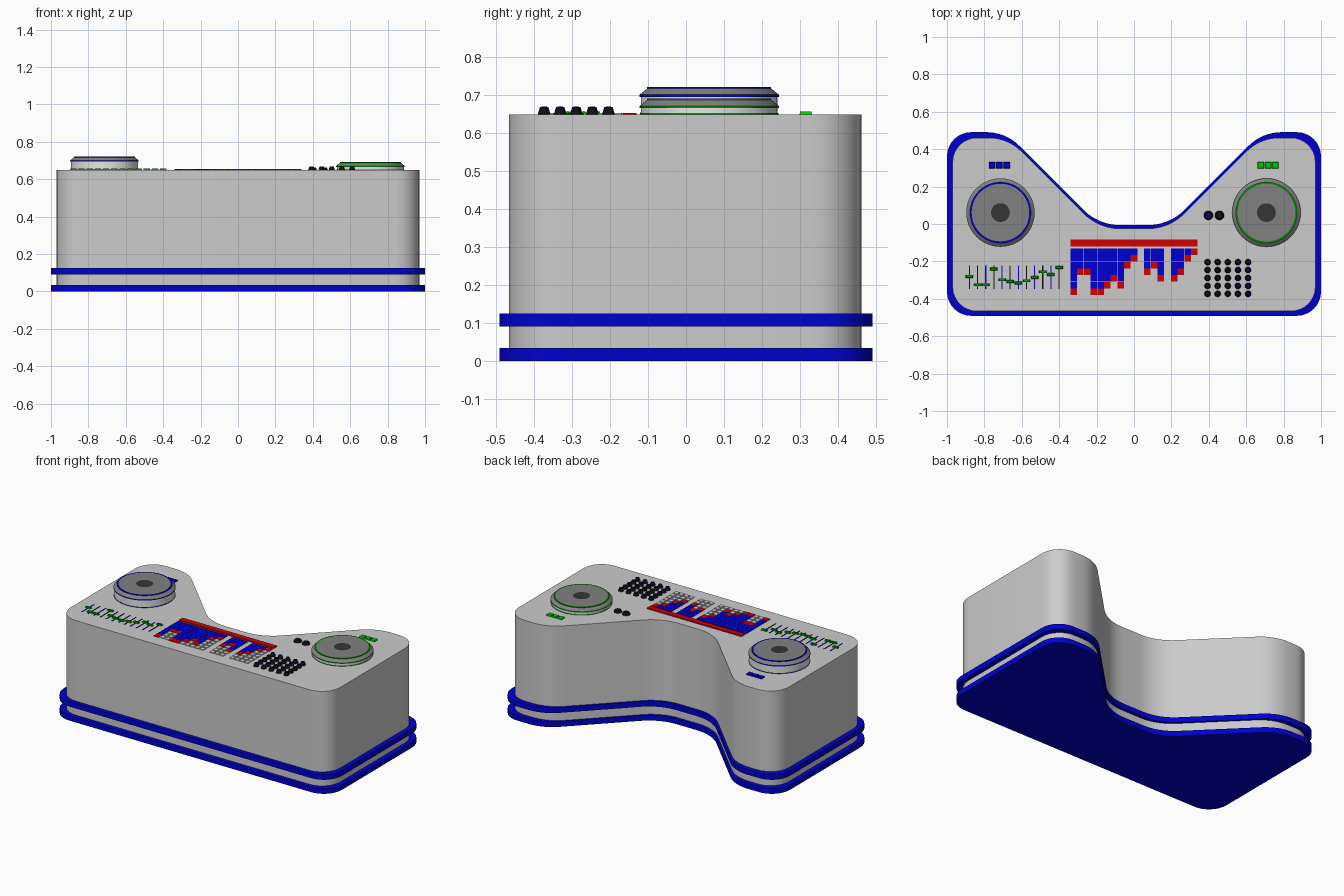
import bpy, bmesh, math
from mathutils import Vector, Matrix

if "Cube" in bpy.data.objects:
    bpy.data.objects.remove(bpy.data.objects["Cube"])


def material(name, rgb):
    m = bpy.data.materials.new(name)
    m.diffuse_color = (*rgb, 1)
    m.use_nodes = True
    m.node_tree.nodes["Principled BSDF"].inputs["Base Color"].default_value = m.diffuse_color
    return m


GRAY = material("light_gray", (0.6, 0.6, 0.6))
BLUE = material("blue", (0.0, 0.0, 0.64))
RED = material("red", (0.64, 0.0, 0.0))
GREEN = material("green", (0.0, 0.3, 0.0))
BRIGHT = material("bright_green", (0.0, 0.6, 0.0))
MID = material("mid_gray", (0.22, 0.22, 0.22))
DARK = material("dark_gray", (0.035, 0.035, 0.035))
BLACK = material("black", (0.004, 0.004, 0.008))
WHITE = material("white", (1.0, 1.0, 1.0))
TOP = 0.648


def finish(name, bm, mats, smooth=False):
    bmesh.ops.recalc_face_normals(bm, faces=bm.faces[:])
    me = bpy.data.meshes.new(name)
    bm.to_mesh(me)
    bm.free()
    for m in mats:
        me.materials.append(m)
    ob = bpy.data.objects.new(name, me)
    bpy.context.collection.objects.link(ob)
    if smooth:
        bpy.ops.object.select_all(action='DESELECT')
        ob.select_set(True)
        bpy.context.view_layer.objects.active = ob
        bpy.ops.object.shade_smooth_by_angle(angle=math.radians(30))
    return ob


def rounded(points, steps=8):
    """Fillet each (x, y, radius) corner of a polygon."""
    out = []
    n = len(points)
    for i, (x, y, r) in enumerate(points):
        p = Vector((x, y))
        a = (Vector(points[i - 1][:2]) - p).normalized()
        b = (Vector(points[(i + 1) % n][:2]) - p).normalized()
        half = a.angle(b) / 2
        c = p + (a + b).normalized() * (r / math.sin(half))
        start = p + a * (r / math.tan(half)) - c
        end = p + b * (r / math.tan(half)) - c
        sweep = math.pi - 2 * half
        sign = 1 if start.x * end.y - start.y * end.x > 0 else -1
        for k in range(steps + 1):
            t = sign * sweep * k / steps
            out.append((c.x + start.x * math.cos(t) - start.y * math.sin(t),
                        c.y + start.x * math.sin(t) + start.y * math.cos(t)))
    return out


def slab(name, w, front, back, diag, notch, z0, z1, mat):
    """Prism with a trapezoid notch in its back side."""
    right = [(w, front, 0.13), (w, back, 0.13),
             (diag + back, back, 0.25), (diag + notch, notch, 0.28)]
    pts = right + [(-x, y, r) for x, y, r in reversed(right)]
    bm = bmesh.new()
    face = bm.faces.new([bm.verts.new((x, y, z0)) for x, y in rounded(pts)])
    new = bmesh.ops.extrude_face_region(bm, geom=[face])["geom"]
    bmesh.ops.translate(bm, vec=(0, 0, z1 - z0),
                        verts=[v for v in new if isinstance(v, bmesh.types.BMVert)])
    return finish(name, bm, [mat], True)


def add_box(bm, x, y, sx, sy, h, mi=0, taper=1.0, z=TOP):
    vs = bmesh.ops.create_cube(bm, size=1)["verts"]
    for v in vs:
        k = taper if v.co.z > 0 else 1
        v.co = (x + v.co.x * sx * k, y + v.co.y * sy * k, z + (v.co.z + 0.5) * h)
    for f in {f for v in vs for f in v.link_faces}:
        f.material_index = mi


def add_cone(bm, x, y, r0, r1, z, h, mi=0, seg=12):
    vs = bmesh.ops.create_cone(bm, cap_ends=True, segments=seg, radius1=r0, radius2=r1,
                               depth=h, matrix=Matrix.Translation((x, y, z + h / 2)))["verts"]
    for f in {f for v in vs for f in v.link_faces}:
        f.material_index = mi


def lathe(name, x, y, profile, mats, seg=48):
    """Revolve (radius, z, material of the band that follows)."""
    bm = bmesh.new()
    rings = []
    for r, z, _ in profile:
        count = seg if r > 0 else 1
        rings.append([bm.verts.new((x + r * math.cos(2 * math.pi * i / seg),
                                    y + r * math.sin(2 * math.pi * i / seg), z))
                      for i in range(count)])
    for a, b, p in zip(rings, rings[1:], profile):
        for i in range(seg):
            j = (i + 1) % seg
            vs = [a[i], a[j], b[j], b[i]] if len(b) > 1 else [a[i], a[j], b[0]]
            bm.faces.new(vs).material_index = p[2]
    return finish(name, bm, mats, True)


# Housing and the two skirting flanges
slab("body", 0.97, -0.466, 0.461, 0.213, -0.025, 0.03, TOP, GRAY)
for name, z in (("base_flange", 0.0), ("upper_flange", 0.091)):
    slab(name, 1.0, -0.491, 0.491, 0.195, -0.006, z, z + 0.034, BLUE)

# Turntables: base ring, pale drum, coloured rim, sloped platter, spindle cap
for side, x, z, rim in (("left", -0.714, 0.695, BLUE), ("right", 0.708, 0.665, GREEN)):
    lathe(side + "_turntable", x, 0.061, [
        (0.182, TOP - 0.002, 0), (0.182, TOP + 0.004, 1), (0.180, TOP + 0.004, 1),
        (0.180, z, 0), (0.183, z, 0), (0.183, z + 0.006, 2), (0.163, z + 0.022, 0),
        (0.163, z + 0.026, 0), (0.154, z + 0.026, 2), (0.05, z + 0.026, 3),
        (0.0, z + 0.026, 3)], [rim, WHITE, MID, DARK])

# Small button rows behind the turntables
for side, x, mat in (("left", -0.72, BLUE), ("right", 0.717, BRIGHT)):
    bm = bmesh.new()
    for i in (-1, 0, 1):
        add_box(bm, x + i * 0.039, 0.315, 0.034, 0.034, 0.008, taper=0.85)
    finish(side + "_buttons", bm, [mat])

# Fader slots and sliders
slots, sliders = bmesh.new(), bmesh.new()
levels = (-.28, -.325, -.325, -.24, -.298, -.308, -.315, -.303, -.286, -.255, -.27, -.233)
for i, y in enumerate(levels):
    x = -0.88 + i * 0.0436
    add_box(slots, x, -0.285, 0.006, 0.124, 0.002, i % 2)
    add_box(sliders, x, y, 0.04, 0.015, 0.009, taper=0.8)
finish("fader_slots", slots, [BLUE, BLACK])
finish("fader_sliders", sliders, [GREEN])

# Level display: bar on top, columns of cells hanging from it
bm = bmesh.new()
add_box(bm, 0.0, -0.102, 0.68, 0.036, 0.007)
finish("display_bar", bm, [RED])
bm = bmesh.new()
cell = 0.0358
peaks = (6, 3, 3, 6, 6, 5, 4, 5, 2, 1, None, 3, 2, 4, None, 4, 3, 1, 0)
for c, peak in enumerate(peaks):
    if peak is None:
        continue
    for row in range(7):
        mi = 0 if row < peak else 1 if row == peak else 2
        size = cell - (0.008 if mi == 2 else 0.001)
        add_box(bm, (c - 9) * cell, -0.148 - row * cell, size, size, 0.004, mi)
finish("display_cells", bm, [BLUE, RED, GRAY])

# Rotary knob grid and the pair of larger knobs
bm = bmesh.new()
for i in range(5):
    for j in range(5):
        x, y = 0.393 + i * 0.0542, -0.204 - j * 0.0423
        add_cone(bm, x, y, 0.017, 0.011, TOP, 0.02)
        add_box(bm, x, y, 0.004, 0.014, 0.001, 1, z=TOP + 0.02)
finish("knob_grid", bm, [BLACK, BLUE])
bm = bmesh.new()
for x in (0.398, 0.457):
    add_cone(bm, x, 0.046, 0.025, 0.018, TOP, 0.014, seg=16)
    add_box(bm, x, 0.046, 0.005, 0.022, 0.001, 1, z=TOP + 0.014)
finish("large_knobs", bm, [BLACK, BLUE])
